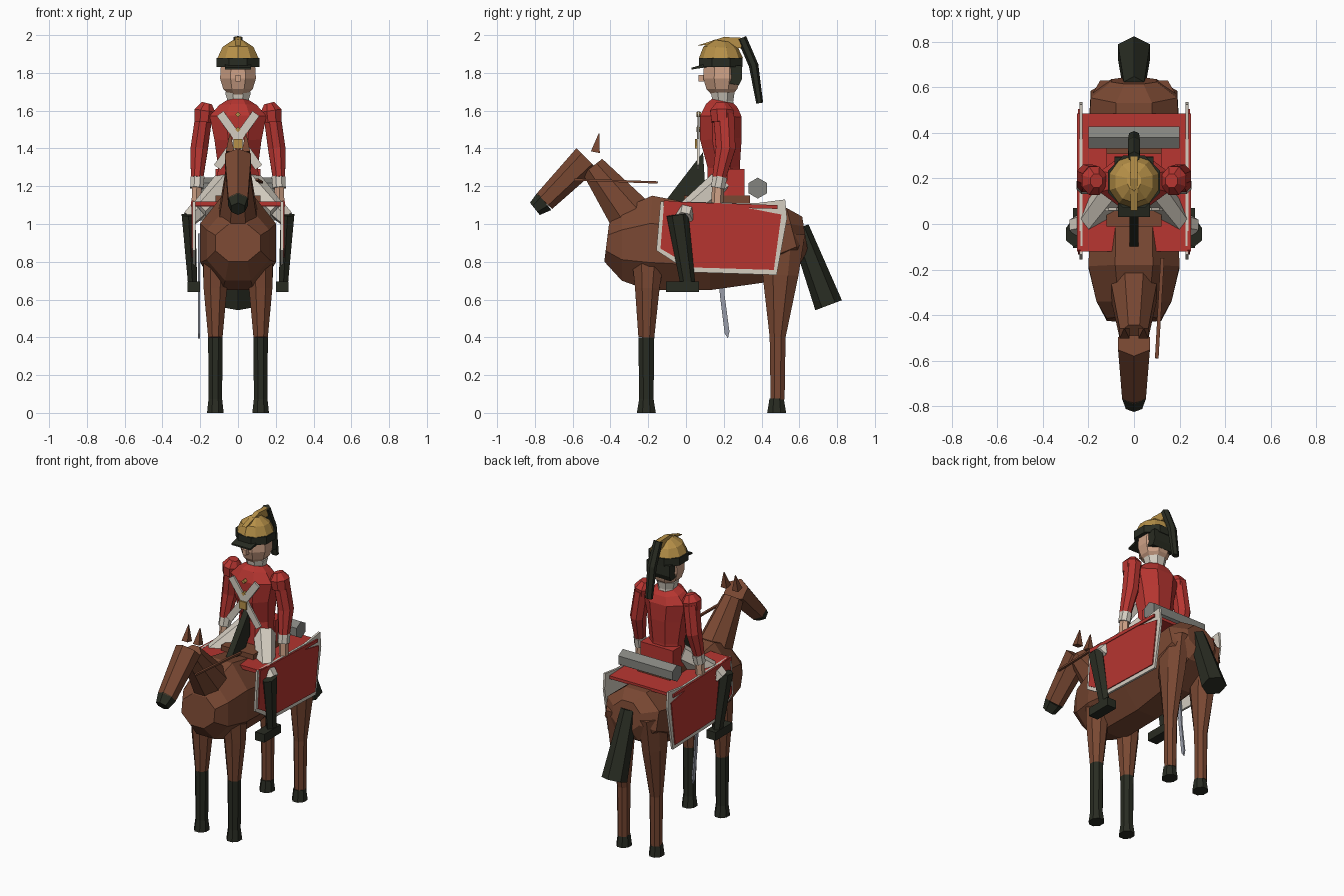
import bpy, bmesh, math
from mathutils import Vector


def mat(name, *rgb):
    m = bpy.data.materials.new(name)
    m.diffuse_color = (*rgb, 1)
    return m


BROWN = mat("chestnut brown", .19, .064, .032)
DARK = mat("near black", .022, .025, .016)
RED = mat("scarlet", .47, .036, .03)
WHITE = mat("off white", .66, .61, .53)
GOLD = mat("brass", .47, .28, .065)
SKIN = mat("skin", .62, .36, .24)
GREY = mat("blanket grey", .23, .23, .21)
STEEL = mat("steel", .32, .34, .40)


def finish(name, bm, material):
    bmesh.ops.recalc_face_normals(bm, faces=bm.faces)
    me = bpy.data.meshes.new(name)
    bm.to_mesh(me)
    bm.free()
    me.materials.append(material)
    ob = bpy.data.objects.new(name, me)
    bpy.context.collection.objects.link(ob)
    return ob


def tube(name, rings, material, n=8, flat=True):
    """Loft n-sided rings (x, y, z, half width, half depth) along a path."""
    bm = bmesh.new()
    pts = [Vector(r[:3]) for r in rings]
    loops = []
    k = 1 / math.cos(math.pi / n) if flat else 1
    for i, r in enumerate(rings):
        t = (pts[min(i + 1, len(pts) - 1)] - pts[max(i - 1, 0)]).normalized()
        u = Vector((1, 0, 0)) if abs(t.x) < .95 else Vector((0, 1, 0))
        u = (u - t * u.dot(t)).normalized()
        v = t.cross(u)
        ring = []
        for j in range(n):
            a = (j + (.5 if flat else 0)) * math.tau / n
            ring.append(bm.verts.new(pts[i] + u * (math.cos(a) * r[3] * k)
                                     + v * (math.sin(a) * r[4] * k)))
        loops.append(ring)
    for p, q in zip(loops, loops[1:]):
        for j in range(n):
            bm.faces.new((p[j], p[(j + 1) % n], q[(j + 1) % n], q[j]))
    bm.faces.new(loops[0])
    bm.faces.new(loops[-1])
    return finish(name, bm, material)


def plate(name, outline, x0, x1, material):
    """Side outline of (y, z) points extruded from x0 to x1."""
    bm = bmesh.new()
    a = [bm.verts.new((x0, y, z)) for y, z in outline]
    b = [bm.verts.new((x1, y, z)) for y, z in outline]
    bm.faces.new(a)
    bm.faces.new(b)
    for i in range(len(a)):
        j = (i + 1) % len(a)
        bm.faces.new((a[i], a[j], b[j], b[i]))
    return finish(name, bm, material)


def box(name, x0, x1, y0, y1, z0, z1, material):
    return plate(name, [(y0, z0), (y1, z0), (y1, z1), (y0, z1)], x0, x1, material)


# Horse body, neck and head
tube("horse_body", [(0, -.42, .90, .12, .10), (0, -.34, .89, .165, .19),
                    (0, -.19, .90, .20, .25), (0, .13, .87, .19, .22),
                    (0, .40, .89, .20, .20), (0, .57, .94, .19, .15),
                    (0, .63, .95, .10, .09)], BROWN)
tube("horse_neck", [(0, -.25, .99, .11, .13), (0, -.495, 1.305, .06, .065)], BROWN)
tube("horse_head", [(0, -.525, 1.345, .07, .068), (0, -.75, 1.12, .052, .05)], BROWN, 6)
tube("muzzle", [(0, -.75, 1.12, .052, .051), (0, -.80, 1.08, .036, .036)], DARK, 6)
plate("mane", [(-.11, 1.12), (.03, 1.12), (.10, 1.22), (.09, 1.38)], -.02, .02, DARK)
tube("tail", [(0, .60, .98, .045, .045), (0, .755, .57, .07, .065)], DARK, 6)
tube("rein", [(.10, -.59, 1.235, .008, .006), (.125, -.15, 1.22, .008, .006)], BROWN, 4)

# Legs, ears and hooves
for s, side in ((-1, "right"), (1, "left")):
    x = .12 * s
    tube("front_leg_" + side, [(x, -.21, .40, .038, .042), (x, -.205, .66, .062, .065),
                               (x * .95, -.20, .85, .07, .09)], BROWN)
    tube("front_sock_" + side, [(x, -.21, .07, .036, .038), (x, -.21, .40, .038, .042)], DARK)
    tube("hind_leg_" + side, [(x, .485, .07, .035, .037), (x, .485, .40, .038, .042),
                              (x, .50, .73, .065, .095), (x, .51, .95, .07, .12)], BROWN)
    for part, y in (("front", -.21), ("hind", .48)):
        tube(part + "_hoof_" + side, [(x, y, 0, .044, .05), (x, y, .075, .036, .038)], DARK)
    tube("ear_" + side, [(.042 * s, -.48, 1.38, .022, .024),
                         (.042 * s, -.46, 1.48, .002, .002)], BROWN, 4)

# Saddle, cloth and blanket roll
box("saddle", -.12, .12, -.01, .34, 1.10, 1.15, BROWN)
plate("cloth_top", [(-.12, 1.095), (.485, 1.08), (.485, 1.10), (-.12, 1.12)], -.25, .25, RED)
tube("blanket_roll", [(-.2, .38, 1.19, .048, .048), (.2, .38, 1.19, .048, .048)], GREY, 6)
for s, side in ((-1, "right"), (1, "left")):
    plate("cloth_border_" + side, [(-.135, 1.12), (-.157, .86), (.02, .745), (.48, .73),
                                   (.535, 1.03), (.525, 1.13), (.37, 1.11)],
          .226 * s, .24 * s, WHITE)
    plate("cloth_panel_" + side, [(-.115, 1.125), (-.135, .87), (.035, .77), (.465, .757),
                                  (.505, 1.05), (.30, 1.09)], .236 * s, .246 * s, RED)

# Rider torso
tube("tunic", [(0, .20, 1.15, .12, .09), (0, .20, 1.30, .105, .085),
               (0, .185, 1.45, .125, .11), (0, .185, 1.57, .15, .11),
               (0, .19, 1.625, .10, .085), (0, .195, 1.65, .06, .06)], RED)
box("coat_tail", -.12, .12, .22, .31, 1.15, 1.29, RED)
tube("collar", [(0, .195, 1.615, .06, .06), (0, .195, 1.65, .055, .055),
                (0, .195, 1.695, .068, .062)], WHITE)

# Arms and legs of the rider
for s, side in ((-1, "right"), (1, "left")):
    tube("epaulette_" + side, [(.18 * s, .19, 1.54, .05, .055), (.175 * s, .19, 1.60, .055, .062),
                               (.165 * s, .19, 1.64, .028, .03)], RED)
    tube("sleeve_" + side, [(.18 * s, .20, 1.58, .045, .055), (.205 * s, .21, 1.40, .046, .052),
                            (.217 * s, .175, 1.245, .033, .036)], RED)
    tube("cuff_" + side, [(.214 * s, .18, 1.25, .036, .038),
                          (.218 * s, .168, 1.19, .035, .037)], WHITE)
    tube("hand_" + side, [(.218 * s, .17, 1.195, .025, .028),
                          (.222 * s, .165, 1.10, .024, .028)], SKIN, 6)
    tube("thigh_" + side, [(.07 * s, .18, 1.21, .06, .06), (.21 * s, 0, 1.06, .045, .05)], WHITE, 6)
    tube("knee_" + side, [(.21 * s, 0, 1.075, .045, .045), (.255 * s, -.01, 1.03, .04, .04)], WHITE, 6)
    tube("boot_" + side, [(.262 * s, -.045, 1.05, .036, .05), (.24 * s, .01, .68, .024, .034)], DARK, 6)
    x0, x1 = sorted((.20 * s, .268 * s))
    box("foot_" + side, x0, x1, -.105, .07, .64, .695, DARK)
    # Crossed chest belt
    tube("belt_" + side, [(-.095 * s, .066, 1.585, .022, .006),
                          (.11 * s, .064, 1.30, .022, .006)], WHITE, 4)
box("buckle", -.025, .025, .048, .062, 1.40, 1.45, GOLD)
for i, z in enumerate((1.50, 1.58)):
    tube("button_%d" % i, [(0, .055, z, .014, .014), (0, .08, z, .014, .014)], GOLD, 4, False)

# Rider head
tube("face", [(0, .19, 1.685, .05, .055), (0, .19, 1.715, .078, .082), (0, .19, 1.77, .095, .098),
              (0, .19, 1.85, .09, .095)], SKIN)
box("nose", -.014, .014, .065, .10, 1.755, 1.79, SKIN)
plate("hair", [(.20, 1.84), (.19, 1.78), (.22, 1.745), (.28, 1.735), (.297, 1.77), (.295, 1.84)],
      -.085, .085, DARK)

# Helmet with peak, dome, crest and plume
tube("helmet_band", [(0, .185, 1.83, .115, .115), (0, .185, 1.88, .115, .115)], DARK)
plate("helmet_peak", [(.03, 1.818), (.11, 1.83), (.11, 1.85), (.03, 1.828)], -.07, .07, DARK)
tube("helmet_dome", [(0, .185, 1.88, .108, .110), (0, .185, 1.935, .082, .088),
                     (0, .19, 1.97, .03, .04)], GOLD, 10)
plate("helmet_crest", [(.06, 1.945), (.16, 1.95), (.29, 1.93), (.31, 1.985), (.20, 1.99)],
      -.016, .016, GOLD)
tube("plume", [(0, .295, 1.985, .025, .022), (0, .358, 1.84, .026, .022),
               (0, .39, 1.64, .022, .016)], DARK, 6)

# Sword hanging at the side
plate("sword_blade", [(.15, .95), (.185, .95), (.205, .62), (.23, .43), (.222, .395),
                      (.205, .42), (.18, .62)], -.212, -.202, STEEL)
